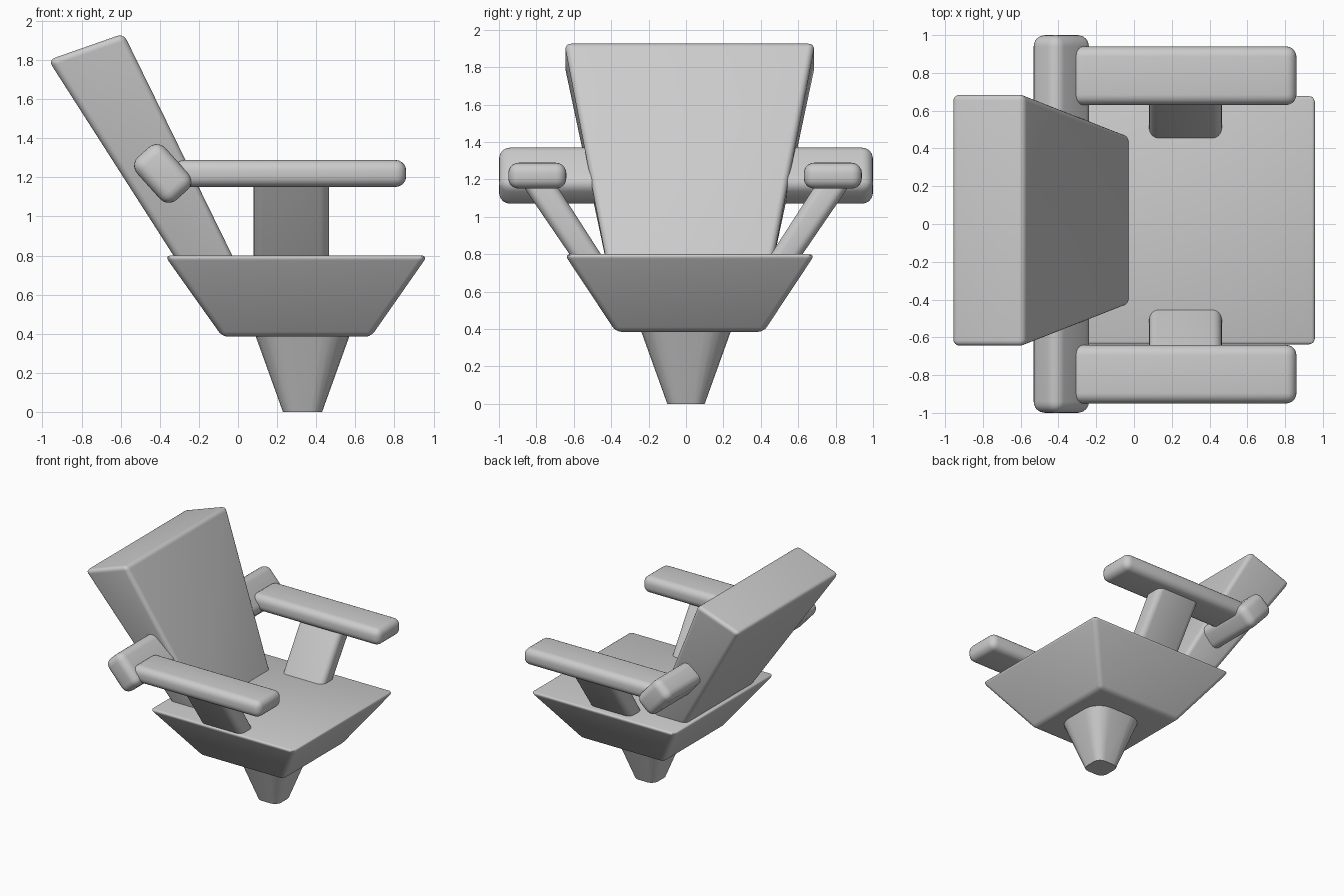
import bpy, bmesh, math
from mathutils import Matrix, Vector

if "Cube" in bpy.data.objects:
    bpy.data.objects.remove(bpy.data.objects["Cube"])


def finish(name, bm, bevel=0.0, matrix=None):
    bmesh.ops.recalc_face_normals(bm, faces=bm.faces)
    mesh = bpy.data.meshes.new(name)
    if matrix:
        bm.transform(matrix)
    bm.to_mesh(mesh)
    bm.free()
    ob = bpy.data.objects.new(name, mesh)
    bpy.context.collection.objects.link(ob)
    if bevel:
        mod = ob.modifiers.new("rounding", 'BEVEL')
        mod.width = bevel
        mod.segments = 5
        mod.limit_method = 'NONE'
    bpy.ops.object.select_all(action='DESELECT')
    bpy.context.view_layer.objects.active = ob
    ob.select_set(True)
    if bevel:
        bpy.ops.object.modifier_apply(modifier="rounding")
    bpy.ops.object.shade_smooth_by_angle(angle=math.radians(35))
    return ob


def six_sided(bottom, top):
    """Block with four bottom corners and four matching top corners."""
    bm = bmesh.new()
    b = [bm.verts.new(p) for p in bottom]
    t = [bm.verts.new(p) for p in top]
    bm.faces.new(b)
    bm.faces.new(t)
    for i in range(4):
        j = (i + 1) % 4
        bm.faces.new((b[i], b[j], t[j], t[i]))
    return bm


def rect(x0, x1, y0, y1, z):
    return [(x0, y0, z), (x1, y0, z), (x1, y1, z), (x0, y1, z)]


def box(size):
    bm = bmesh.new()
    bmesh.ops.create_cube(bm, size=1)
    bmesh.ops.scale(bm, vec=size, verts=bm.verts)
    return bm


# Seat: upside-down truncated pyramid
finish("seat", six_sided(rect(-0.08, 0.68, -0.375, 0.415, 0.385),
                         rect(-0.375, 0.97, -0.65, 0.69, 0.80)), 0.03)

# Pedestal: tapered square with rounded upright edges
bm = six_sided(rect(0.23, 0.43, -0.1, 0.1, 0),
               rect(0.075, 0.585, -0.255, 0.255, 0.43))
uprights = [e for e in bm.edges if abs(e.verts[0].co.z - e.verts[1].co.z) > 0.1]
bmesh.ops.bevel(bm, geom=uprights, offset=30, offset_type='PERCENT',
                segments=5, profile=0.5, affect='EDGES')
finish("pedestal", bm)

# Backrest: leaning slab, wider and thicker at the top
y, lo, hi = 0.02, 0.44, 0.67
finish("backrest", six_sided(
    [(-0.285, y - lo, 0.73), (0.005, y - lo, 0.73),
     (0.005, y + lo, 0.73), (-0.285, y + lo, 0.73)],
    [(-0.97, y - hi, 1.80), (-0.585, y - hi, 1.935),
     (-0.585, y + hi, 1.935), (-0.97, y + hi, 1.80)]), 0.035)

# Crossbar through the backrest
finish("crossbar", box((0.295, 2.0, 0.195)), 0.06,
       Matrix.Translation(Vector((-0.385, 0, 1.22)))
       @ Matrix.Rotation(math.radians(48), 4, 'Y'))

# Armrests and their slanted supports
for side, s, shift in (("front", -1, -0.01), ("rear", 1, 0.0)):
    finish(side + "_armrest", box((1.19, 0.31, 0.138)), 0.055,
           Matrix.Translation(Vector((0.265, s * 0.785 + shift, 1.22))))
    bottom = [(x, s * yy, 0.73) for x, yy in
              ((0.08, 0.41), (0.465, 0.41), (0.465, 0.575), (0.08, 0.575))]
    top = [(x, s * yy, 1.22) for x, yy in
           ((0.08, 0.725), (0.465, 0.725), (0.465, 0.91), (0.08, 0.91))]
    finish(side + "_arm_support", six_sided(bottom, top), 0.045)
